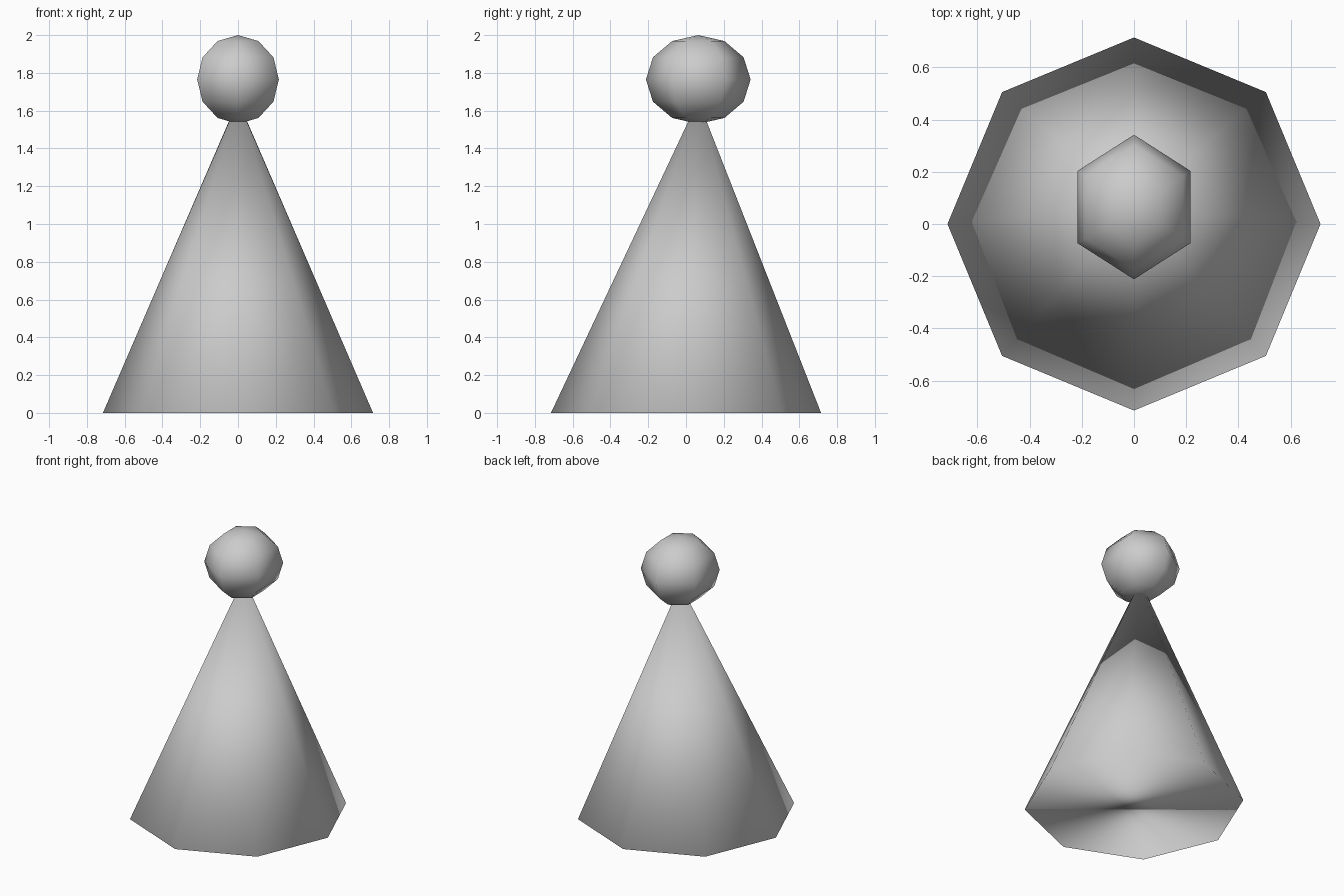
import bpy
import bmesh
from math import pi
from mathutils import Matrix, Vector

default_cube = bpy.data.objects.get("Cube")
if default_cube:
    bpy.data.objects.remove(default_cube, do_unlink=True)

# Single plain grey material
grey = bpy.data.materials.new("plain grey")
grey.use_nodes = True
colour = (0.6, 0.6, 0.6, 1)
grey.diffuse_color = colour
grey.node_tree.nodes["Principled BSDF"].inputs["Base Color"].default_value = colour

LEAN = 0.065  # the tip sits slightly towards the back


def finish(name, bm):
    """Turn a bmesh into a fully smooth-shaded grey object."""
    bmesh.ops.recalc_face_normals(bm, faces=bm.faces)
    for face in bm.faces:
        face.smooth = True
    mesh = bpy.data.meshes.new(name)
    bm.to_mesh(mesh)
    bm.free()
    mesh.materials.append(grey)
    obj = bpy.data.objects.new(name, mesh)
    bpy.context.collection.objects.link(obj)
    return obj


# Eight-sided cone with a closed base and a leaning tip
bm = bmesh.new()
rim = [bm.verts.new(Matrix.Rotation(i * pi / 4, 3, "Z") @ Vector((0.715, 0, 0)))
       for i in range(8)]
tip = bm.verts.new((0, LEAN, 1.655))
bm.faces.new(rim)
for i, corner in enumerate(rim):
    bm.faces.new((corner, rim[(i + 1) % 8], tip))
cone = finish("cone_body", bm)

# Soft shading that runs evenly over the rim and base
normals = [Vector() for _ in cone.data.vertices]
for face in cone.data.polygons:
    for index in face.vertices:
        normals[index] += face.normal
cone.data.normals_split_custom_set_from_vertices([n.normalized() for n in normals])

# Six-sided ball covering the tip
bm = bmesh.new()
bmesh.ops.create_uvsphere(bm, u_segments=6, v_segments=6, radius=1)
bmesh.ops.scale(bm, vec=(0.25, 0.277, 0.235), verts=bm.verts)
bmesh.ops.translate(bm, vec=(0, LEAN, 1.765), verts=bm.verts)
finish("top_ball", bm)
